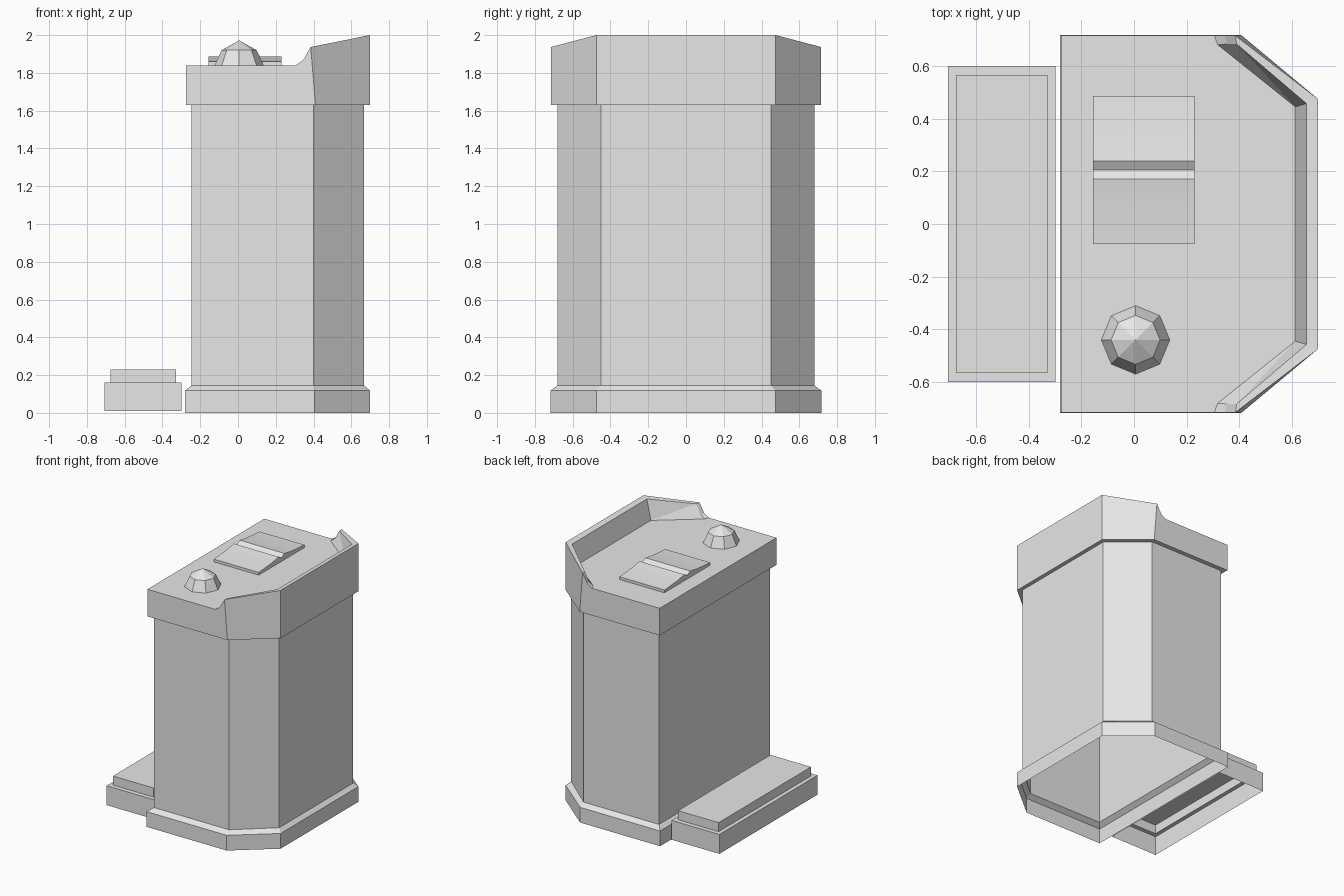
import bpy, bmesh

cube = bpy.data.objects.get("Cube")
if cube:
    bpy.data.objects.remove(cube, do_unlink=True)

# One stone grey for everything
stone = bpy.data.materials.new("stone_grey")
stone.use_nodes = True
GREY = (0.8, 0.8, 0.8, 1)
stone.diffuse_color = GREY
bsdf = next(n for n in stone.node_tree.nodes if n.type == 'BSDF_PRINCIPLED')
bsdf.inputs["Base Color"].default_value = GREY


def finish(name, bm):
    mesh = bpy.data.meshes.new(name)
    bm.to_mesh(mesh)
    bm.free()
    mesh.materials.append(stone)
    obj = bpy.data.objects.new(name, mesh)
    bpy.context.collection.objects.link(obj)
    return obj


def loft(name, rings, top=False):
    """Shell through counter-clockwise rings, listed from the bottom up."""
    bm = bmesh.new()
    loops = [[bm.verts.new(p) for p in ring] for ring in rings]
    for low, high in zip(loops, loops[1:]):
        for i in range(len(low)):
            j = (i + 1) % len(low)
            bm.faces.new((low[i], low[j], high[j], high[i]))
    if top:
        bm.faces.new(loops[-1])
    return finish(name, bm)


def plan(z, back, front, chamfer_x, chamfer_y, half):
    """Rectangle with two chamfered corners on the +x side."""
    return [(back, -half, z), (chamfer_x, -half, z), (front, -chamfer_y, z),
            (front, chamfer_y, z), (chamfer_x, half, z), (back, half, z)]


def rect(z, x0, x1, half):
    return [(x0, -half, z), (x1, -half, z), (x1, half, z), (x0, half, z)]


# Plinth and pedestal, open underneath
OUTER = (-0.28, 0.698, 0.405, 0.475, 0.717)
INNER = (-0.245, 0.668, 0.40, 0.45, 0.68)
loft("plinth", [plan(0, *OUTER), plan(0.118, *OUTER), plan(0.145, *INNER)])
loft("pedestal", [plan(0.145, *INNER), plan(1.635, *INNER)])

# Step block, open underneath
loft("step", [rect(0.01, -0.706, -0.298, 0.6), rect(0.16, -0.706, -0.298, 0.6),
              rect(0.16, -0.675, -0.328, 0.565), rect(0.23, -0.675, -0.328, 0.565)], top=True)

# Cap with a raised sloping rim: named points of one half, mirrored in y
half = {
    "low_back": (-0.275, -0.715, 1.63), "low_mid": (0.41, -0.715, 1.63),
    "low_front": (0.698, -0.475, 1.63), "deck_back": (-0.275, -0.715, 1.84),
    "toe_out": (0.305, -0.715, 1.84), "bend_out": (0.345, -0.715, 1.867),
    "tip_out": (0.385, -0.715, 1.937), "peak_out": (0.698, -0.475, 2.0),
    "toe_in": (0.318, -0.68, 1.84), "bend_in": (0.352, -0.683, 1.867),
    "tip_in": (0.39, -0.683, 1.937), "peak_in": (0.655, -0.457, 1.99),
    "deck_front": (0.612, -0.445, 1.84),
}
bm = bmesh.new()
right = {k: bm.verts.new(p) for k, p in half.items()}
left = {k: bm.verts.new((p[0], -p[1], p[2])) for k, p in half.items()}
side_faces = [
    "low_back low_mid tip_out bend_out toe_out deck_back",
    "low_mid low_front peak_out tip_out",
    "toe_out bend_out bend_in toe_in",
    "bend_out tip_out tip_in bend_in",
    "tip_out peak_out peak_in tip_in",
    "toe_in bend_in tip_in deck_front",
    "tip_in peak_in deck_front",
]
for names in side_faces:
    bm.faces.new([right[n] for n in names.split()])
    bm.faces.new([left[n] for n in reversed(names.split())])
across = ["low_back low_mid low_front", "low_front peak_out", "peak_out peak_in",
          "peak_in deck_front", "deck_front toe_in toe_out deck_back", "deck_back low_back"]
for names in across:
    keys = names.split()
    bm.faces.new([right[n] for n in keys] + [left[n] for n in reversed(keys)])
bmesh.ops.recalc_face_normals(bm, faces=bm.faces)
finish("cap", bm)

# Open book: a page profile drawn across x
pages = [(-0.075, 1.84), (-0.075, 1.861), (0.08, 1.873), (0.17, 1.888), (0.205, 1.868),
         (0.24, 1.888), (0.33, 1.873), (0.485, 1.861), (0.485, 1.84)]
bm = bmesh.new()
ends = [[bm.verts.new((x, y, z)) for y, z in pages] for x in (-0.155, 0.23)]
for i in range(len(pages)):
    j = (i + 1) % len(pages)
    bm.faces.new((ends[0][i], ends[0][j], ends[1][j], ends[1][i]))
for end in ends:
    bm.faces.new(end)
bmesh.ops.recalc_face_normals(bm, faces=bm.faces)
book = finish("open_book", bm)
bpy.context.view_layer.objects.active = book
book.select_set(True)
bpy.ops.object.shade_smooth_by_angle(angle=0.3)

# Faceted eight-sided knob
bm = bmesh.new()
for r1, r2, z0, z1 in ((0.13, 0.093, 1.84, 1.92), (0.093, 0, 1.92, 1.972)):
    part = bmesh.ops.create_cone(bm, segments=8, radius1=r1, radius2=r2, depth=z1 - z0)
    bmesh.ops.translate(bm, verts=part["verts"], vec=(0.006, -0.44, (z0 + z1) / 2))
bmesh.ops.remove_doubles(bm, verts=bm.verts, dist=0.001)
finish("knob", bm)
